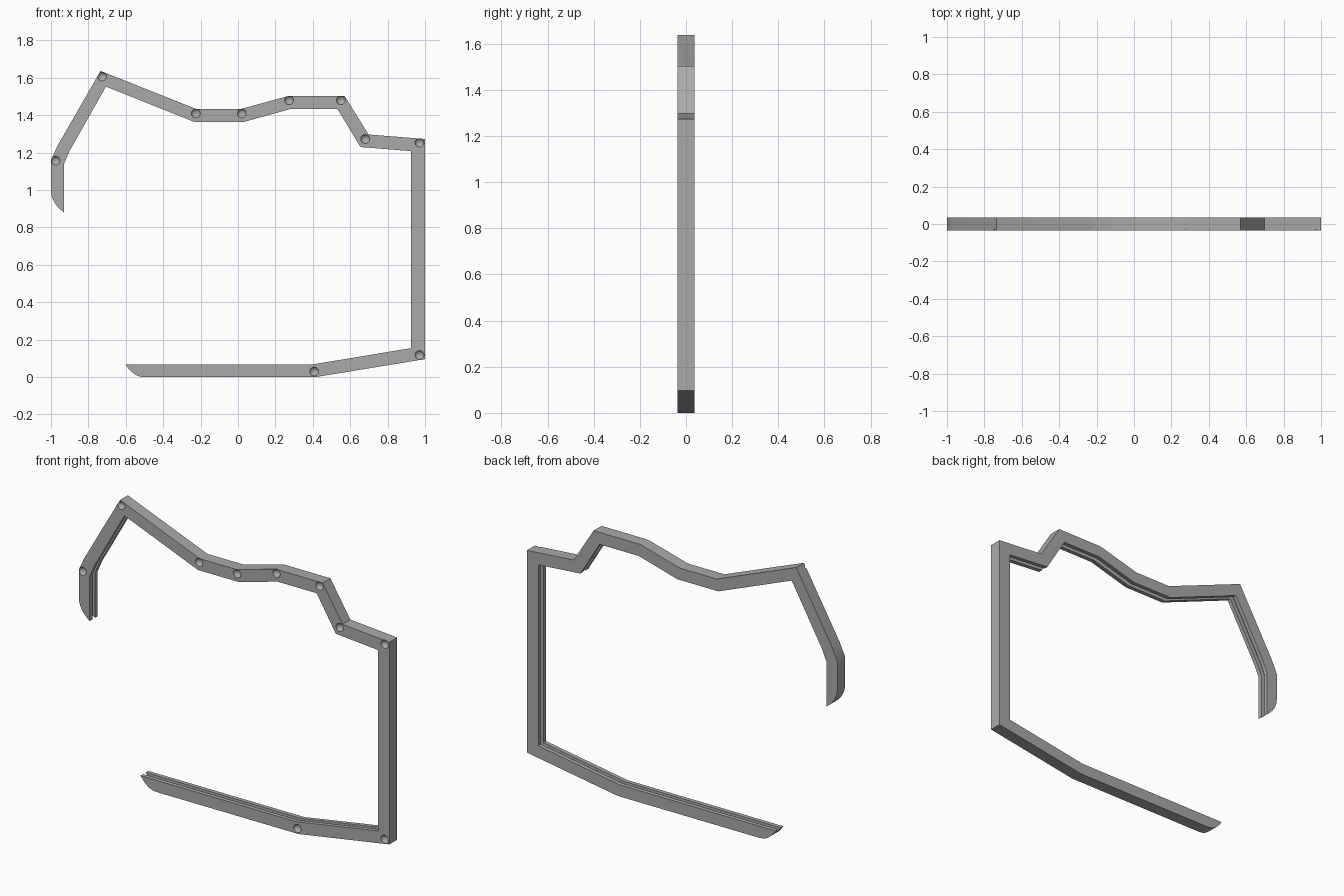
import bpy, bmesh, math
from mathutils import Vector, Matrix

cube = bpy.data.objects.get("Cube")
if cube:
    bpy.data.objects.remove(cube, do_unlink=True)

HALF = 0.036      # half depth of the frame
GROOVE = 0.012    # half width of the inner groove
DEPTH = 0.35      # groove depth as a share of the bar width

grey = bpy.data.materials.new("frame_grey")
grey.use_nodes = True
grey.diffuse_color = (0.4, 0.4, 0.4, 1)
grey.node_tree.nodes["Principled BSDF"].inputs["Base Color"].default_value = (0.4, 0.4, 0.4, 1)

# Outer and inner corners of each joint, from the upper left tip to the lower tip
outer = [(-1, 1.0), (-1, 1.16), (-0.966, 1.235), (-0.735, 1.637), (-0.222, 1.433),
         (0.013, 1.433), (0.27, 1.503), (0.57, 1.503), (0.698, 1.297), (1, 1.273),
         (1, 0.096), (0.414, 0), (-0.5, 0)]
inner = [(-0.93, 0.88), (-0.93, 1.14), (-0.9, 1.21), (-0.706, 1.553), (-0.233, 1.364),
         (0.03, 1.364), (0.28, 1.433), (0.532, 1.433), (0.655, 1.23), (0.926, 1.208),
         (0.926, 0.155), (0.4, 0.068), (-0.602, 0.068)]
outer = [Vector(p) for p in outer]
inner = [Vector(p) for p in inner]


def curve(a, b, c, n=6):
    """Points strictly inside a quadratic curve from a to c."""
    return [a * (1 - t) ** 2 + b * 2 * t * (1 - t) + c * t * t
            for t in (i / n for i in range(1, n))]


def prism(name, outline, half):
    """Extrude a closed front outline symmetrically in depth."""
    bm = bmesh.new()
    face = bm.faces.new([bm.verts.new((p.x, -half, p.y)) for p in outline])
    new = bmesh.ops.extrude_face_region(bm, geom=[face])["geom"]
    bmesh.ops.translate(bm, vec=(0, 2 * half, 0),
                        verts=[v for v in new if isinstance(v, bmesh.types.BMVert)])
    bmesh.ops.recalc_face_normals(bm, faces=bm.faces)
    return finish(name, bm)


def finish(name, bm):
    mesh = bpy.data.meshes.new(name)
    bm.to_mesh(mesh)
    bm.free()
    mesh.materials.append(grey)
    obj = bpy.data.objects.new(name, mesh)
    bpy.context.collection.objects.link(obj)
    return obj


# Frame bar with rounded ends
top_round = curve(inner[0], Vector((-1, 0.93)), outer[0])
low_round = curve(outer[-1], Vector((-0.56, 0)), inner[-1])
frame = prism("frame", top_round + outer + low_round + inner[::-1], HALF)

# Groove cutter following the inside edge, run out past both tips
pairs = list(zip(inner, outer))
pairs[0] = (Vector((-0.93, 0.8)), Vector((-1, 0.8)))
pairs[-1] = (Vector((-0.7, 0.068)), Vector((-0.7, 0)))
floor = [i.lerp(o, DEPTH) for i, o in pairs]
mouth = [i.lerp(o, -0.3) for i, o in pairs]
groove = prism("groove_cutter", floor + mouth[::-1], GROOVE)

# Shallow round sockets in the front face, one at each joint
sockets = [(-0.975, 1.157), (-0.727, 1.607), (-0.225, 1.41), (0.02, 1.41), (0.273, 1.48),
           (0.55, 1.48), (0.68, 1.273), (0.97, 1.253), (0.97, 0.118), (0.407, 0.03)]
bm = bmesh.new()
for x, z in sockets:
    place = Matrix.Translation((x, -HALF, z)) @ Matrix.Rotation(math.pi / 2, 4, "X")
    bmesh.ops.create_uvsphere(bm, u_segments=16, v_segments=8, radius=0.024,
                              matrix=place @ Matrix.Diagonal((1, 1, 0.8, 1)))
for f in bm.faces:
    f.smooth = True
socket_cutter = finish("socket_cutter", bm)

for cutter in (groove, socket_cutter):
    mod = frame.modifiers.new(cutter.name, "BOOLEAN")
    mod.operation = "DIFFERENCE"
    mod.solver = "EXACT"
    mod.object = cutter
    cutter.hide_render = True

# Apply the cuts and drop the cutters
bpy.context.view_layer.update()
deps = bpy.context.evaluated_depsgraph_get()
result = bpy.data.meshes.new_from_object(frame.evaluated_get(deps))
frame.modifiers.clear()
frame.data = result
for cutter in (groove, socket_cutter):
    bpy.data.objects.remove(cutter, do_unlink=True)

bpy.context.view_layer.objects.active = frame
frame.select_set(True)
bpy.ops.object.shade_smooth_by_angle(angle=math.radians(25))
